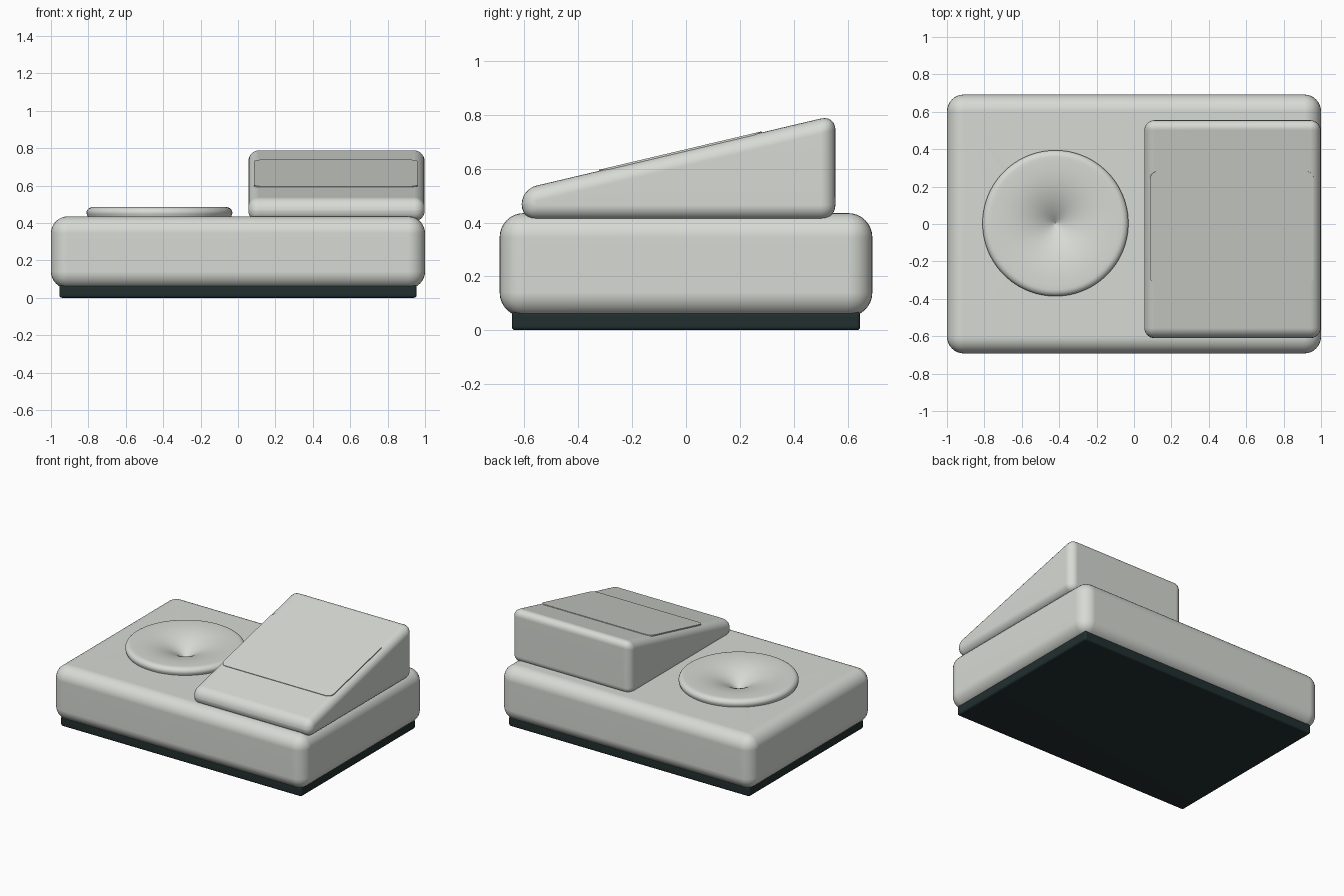
import bpy, bmesh, math
from mathutils import Matrix

old = bpy.data.objects.get("Cube")
if old:
    bpy.data.objects.remove(old, do_unlink=True)


def material(name, colour):
    m = bpy.data.materials.new(name)
    m.use_nodes = True
    m.diffuse_color = colour
    m.node_tree.nodes["Principled BSDF"].inputs["Base Color"].default_value = colour
    return m


grey = material("warm light grey", (0.68, 0.70, 0.66, 1))
dark = material("dark green black", (0.016, 0.028, 0.028, 1))


def finish(bm, name, mat, weighted=True):
    bmesh.ops.recalc_face_normals(bm, faces=bm.faces)
    mesh = bpy.data.meshes.new(name)
    bm.to_mesh(mesh)
    bm.free()
    obj = bpy.data.objects.new(name, mesh)
    bpy.context.collection.objects.link(obj)
    mesh.materials.append(mat)
    bpy.ops.object.select_all(action='DESELECT')
    obj.select_set(True)
    bpy.context.view_layer.objects.active = obj
    bpy.ops.object.shade_smooth_by_angle(angle=math.radians(40))
    if weighted:
        obj.modifiers.new("Flat faces", 'WEIGHTED_NORMAL').keep_sharp = True
    return obj


def prism(profile, x0, x1):
    """Extrude a (y, z) outline along x."""
    bm = bmesh.new()
    face = bm.faces.new([bm.verts.new((x0, y, z)) for y, z in profile])
    ext = bmesh.ops.extrude_face_region(bm, geom=[face])["geom"]
    moved = [v for v in ext if isinstance(v, bmesh.types.BMVert)]
    bmesh.ops.translate(bm, verts=moved, vec=(x1 - x0, 0, 0))
    return bm


def round_edges(bm, radius, segments, edges=None):
    bmesh.ops.bevel(bm, geom=edges or bm.edges[:], offset=radius, segments=segments,
                    profile=0.5, affect='EDGES', clamp_overlap=True)


def box(half_x, half_y, z0, z1):
    outline = [(-half_y, z0), (half_y, z0), (half_y, z1), (-half_y, z1)]
    return prism(outline, -half_x, half_x)


# Base plate and main body
bm = box(0.955, 0.647, 0, 0.07)
round_edges(bm, 0.014, 3)
finish(bm, "base_plate", dark)

bm = box(1, 0.692, 0.05, 0.435)
round_edges(bm, 0.09, 8)
body = finish(bm, "main_body", grey)

# Sloped housing
slope = 0.236
top = lambda y: 0.668 + slope * y
front, back = -0.61, 0.555
bm = prism([(front, 0.41), (back, 0.41), (back, top(back)), (front, top(front))], 0.055, 0.998)
round_edges(bm, 0.055, 6)
finish(bm, "sloped_housing", grey)

# Thin rounded panel lying on the slope
bm = box(0.437, 0.31, -0.004, 0.004)
round_edges(bm, 0.04, 6, [e for e in bm.edges
                          if abs(e.verts[0].co.z - e.verts[1].co.z) > 0.001])
bm.transform(Matrix.Translation((0.523, -0.02, top(-0.02)))
             @ Matrix.Rotation(math.atan(slope), 4, 'X'))
finish(bm, "slope_panel", grey)

# Dished dial, turned from a profile that steepens towards the centre
centre = (-0.42, 0.004, 0)
rim, crest, depth = 0.39, 0.355, 0.11
profile = []
for i in range(17):
    t = i / 16
    profile.append((max(crest * t, 0.0001), 0.485 - depth * (1 - t) ** 2.6))
for i in range(1, 8):
    a = math.radians(90 - 15 * i)
    profile.append((crest + (rim - crest) * math.cos(a), 0.455 + 0.03 * math.sin(a)))
profile.append((rim - 0.01, 0.425))
bm = bmesh.new()
verts = [bm.verts.new((r, 0, z)) for r, z in profile]
edges = [bm.edges.new(pair) for pair in zip(verts, verts[1:])]
bmesh.ops.spin(bm, geom=verts + edges, cent=(0, 0, 0), axis=(0, 0, 1),
               angle=math.tau, steps=96, use_merge=True)
bmesh.ops.remove_doubles(bm, verts=bm.verts, dist=0.00005)
bmesh.ops.translate(bm, verts=bm.verts, vec=centre)
dial = finish(bm, "dished_dial", grey, weighted=False)
# Keep the open shell facing up
if sum(p.normal.z * p.area for p in dial.data.polygons) < 0:
    dial.data.flip_normals()

# Recess in the body that makes room for the dish
bm = bmesh.new()
bmesh.ops.create_cone(bm, cap_ends=True, segments=64, radius1=0.32, radius2=0.32, depth=0.3,
                      matrix=Matrix.Translation((centre[0], centre[1], 0.45)))
cutter = finish(bm, "dial_recess_cutter", grey, weighted=False)
cutter.hide_render = True
cutter.hide_viewport = True
cut = body.modifiers.new("Dial recess", 'BOOLEAN')
cut.operation = 'DIFFERENCE'
cut.solver = 'EXACT'
cut.object = cutter
body.modifiers.move(len(body.modifiers) - 1, 0)
